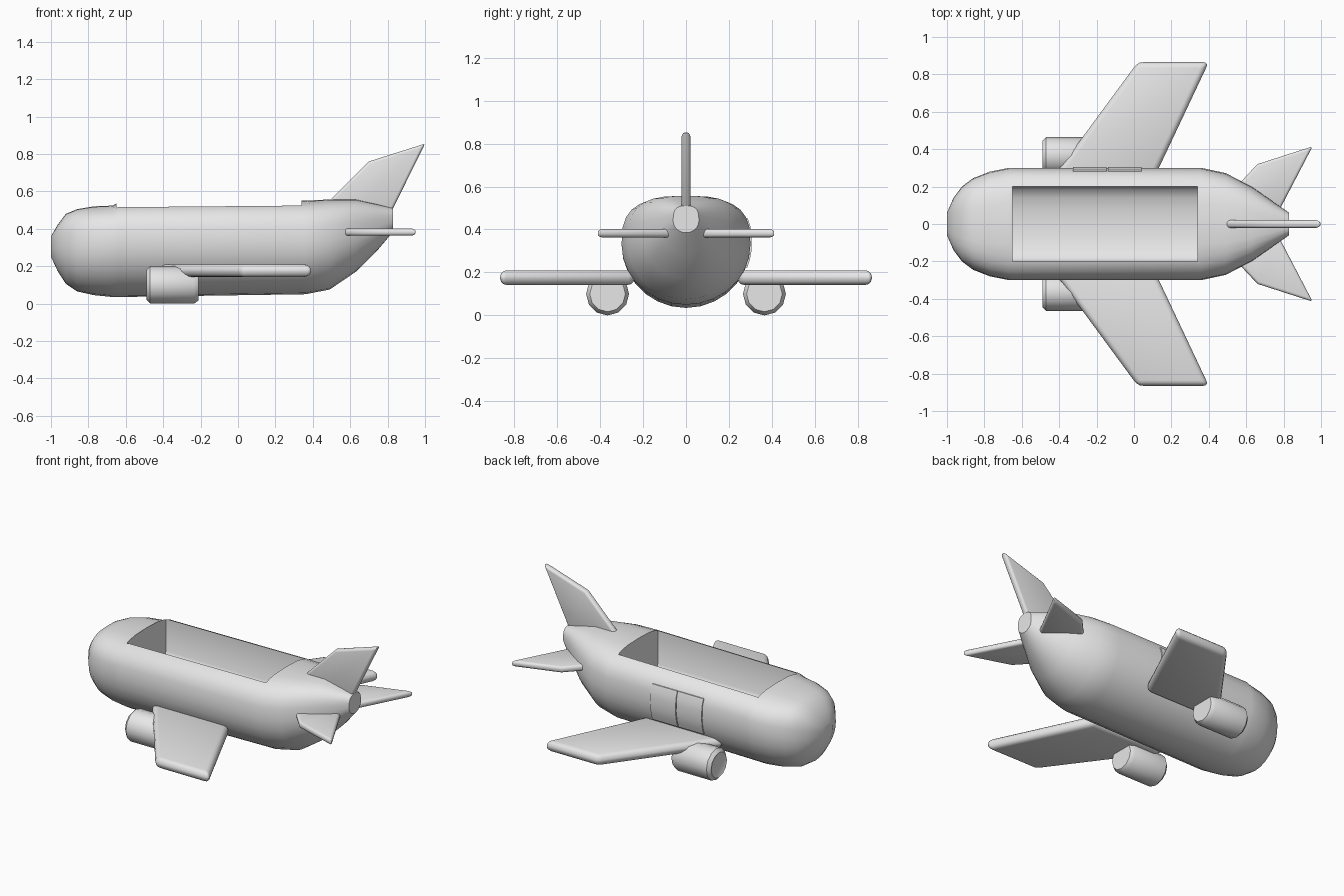
import bpy, bmesh
from math import sin, cos, pi, radians, copysign, sqrt

cube = bpy.data.objects.get("Cube")
if cube:
    bpy.data.objects.remove(cube, do_unlink=True)

grey = bpy.data.materials.new("light grey")
grey.use_nodes = True
colour = (0.8, 0.8, 0.8, 1)
grey.diffuse_color = colour
grey.node_tree.nodes["Principled BSDF"].inputs["Base Color"].default_value = colour


def loft(name, rings):
    """Closed skin through rings of equal point count, capped at both ends."""
    bm = bmesh.new()
    rows = [[bm.verts.new(p) for p in ring] for ring in rings]
    n = len(rows[0])
    for a, b in zip(rows, rows[1:]):
        for i in range(n):
            j = (i + 1) % n
            bm.faces.new((a[i], a[j], b[j], b[i]))
    bm.faces.new(rows[0])
    bm.faces.new(rows[-1])
    bmesh.ops.recalc_face_normals(bm, faces=bm.faces)
    mesh = bpy.data.meshes.new(name)
    bm.to_mesh(mesh)
    bm.free()
    mesh.materials.append(grey)
    obj = bpy.data.objects.new(name, mesh)
    bpy.context.collection.objects.link(obj)
    return obj


def select(obj):
    bpy.ops.object.select_all(action='DESELECT')
    obj.select_set(True)
    bpy.context.view_layer.objects.active = obj


def finish(obj, bevel=0.0, angle=40):
    select(obj)
    if bevel:
        mod = obj.modifiers.new("rounded edges", 'BEVEL')
        mod.width = bevel
        mod.segments = 3
        mod.limit_method = 'ANGLE'
        bpy.ops.object.modifier_apply(modifier=mod.name)
    bpy.ops.object.shade_smooth_by_angle(angle=radians(angle))


def section(x, w, low, mid, top, count=28):
    """Hull ring: elliptical belly below, squarer shoulders above."""
    ring = []
    for i in range(count):
        a = 2 * pi * i / count
        c, s = cos(a), sin(a)
        if s > 0:
            y = copysign(abs(c) ** (2 / 3), c)
            z = mid + (top - mid) * s ** (2 / 3)
        else:
            y, z = c, mid + (mid - low) * s
        ring.append((x, w * y, z))
    return ring


# Fuselage: x, half width, bottom, widest height, top
stations = [
    (-1.0, 0.06, 0.25, 0.31, 0.36),
    (-0.965, 0.14, 0.175, 0.31, 0.42),
    (-0.92, 0.2, 0.105, 0.31, 0.48),
    (-0.86, 0.245, 0.065, 0.315, 0.505),
    (-0.77, 0.28, 0.045, 0.32, 0.52),
    (-0.67, 0.3, 0.035, 0.33, 0.524),
    (-0.64, 0.3, 0.035, 0.33, 0.54),
    (0.36, 0.3, 0.05, 0.33, 0.55),
    (0.49, 0.272, 0.075, 0.34, 0.557),
    (0.63, 0.2, 0.17, 0.37, 0.557),
    (0.75, 0.115, 0.29, 0.41, 0.53),
    (0.83, 0.06, 0.385, 0.44, 0.51),
]
fuselage = loft("fuselage", [section(*s) for s in stations])

# Open seating well with a gently hollowed floor
floor = [(0.2 * cos(pi * i / 8), 0.31 - 0.07 * sin(pi * i / 8)) for i in range(9)]
outline = [(0.2, 0.8)] + floor + [(-0.2, 0.8)]
cutter = loft("well_cutter", [[(x, y, z) for y, z in outline] for x in (-0.65, 0.34)])
cutter.hide_render = True
cut = fuselage.modifiers.new("well", 'BOOLEAN')
cut.operation = 'DIFFERENCE'
cut.solver = 'EXACT'
cut.object = cutter
select(fuselage)
bpy.ops.object.modifier_apply(modifier=cut.name)
bpy.data.objects.remove(cutter, do_unlink=True)
finish(fuselage)


def flat_part(name, outline, z0, z1, bevel):
    """Horizontal slab from an x, y outline."""
    finish(loft(name, [[(x, y, z) for x, y in outline] for z in (z0, z1)]), bevel, 50)


wing = [(-0.44, 0.24), (0.02, 0.865), (0.4, 0.865), (0.105, 0.24)]
stabilizer = [(0.52, 0.17), (0.66, 0.32), (0.955, 0.415), (0.77, 0.06), (0.6, 0.06)]
engine_profile = [(-0.485, 0.07), (-0.49, 0.08), (-0.47, 0.1), (-0.235, 0.1), (-0.21, 0.083)]

for side, sign in (("left", 1), ("right", -1)):
    # Wings and tailplanes
    flat_part(side + "_wing", [(x, sign * y) for x, y in wing], 0.142, 0.21, 0.03)
    flat_part(side + "_stabilizer", [(x, sign * y) for x, y in stabilizer], 0.363, 0.402, 0.015)
    # Engines
    rings = [[(x, sign * 0.365 + r * cos(2 * pi * i / 12), 0.1 + r * sin(2 * pi * i / 12))
              for i in range(12)] for x, r in engine_profile]
    finish(loft(side + "_engine", rings), angle=40)

# Tail fin
fin = [(0.46, 0.52), (0.7, 0.76), (1.0, 0.855), (0.815, 0.48), (0.6, 0.48)]
finish(loft("tail_fin", [[(x, y, z) for x, z in fin] for y in (-0.021, 0.021)]), 0.015, 50)


# Double door hugging the hull side
def hull_y(z):
    if z > 0.33:
        return 0.3 * (1 - ((z - 0.33) / 0.215) ** 3) ** (1 / 3)
    return 0.3 * sqrt(1 - ((0.33 - z) / 0.292) ** 2)


heights = [0.22 + 0.23 * i / 6 for i in range(7)]
for name, x0, x1 in (("front_door_panel", -0.325, -0.146), ("rear_door_panel", -0.14, 0.04)):
    skin = [(hull_y(z) + 0.006, z) for z in heights]
    skin += [(hull_y(z) - 0.015, z) for z in reversed(heights)]
    finish(loft(name, [[(x, y, z) for y, z in skin] for x in (x0, x1)]), angle=35)
